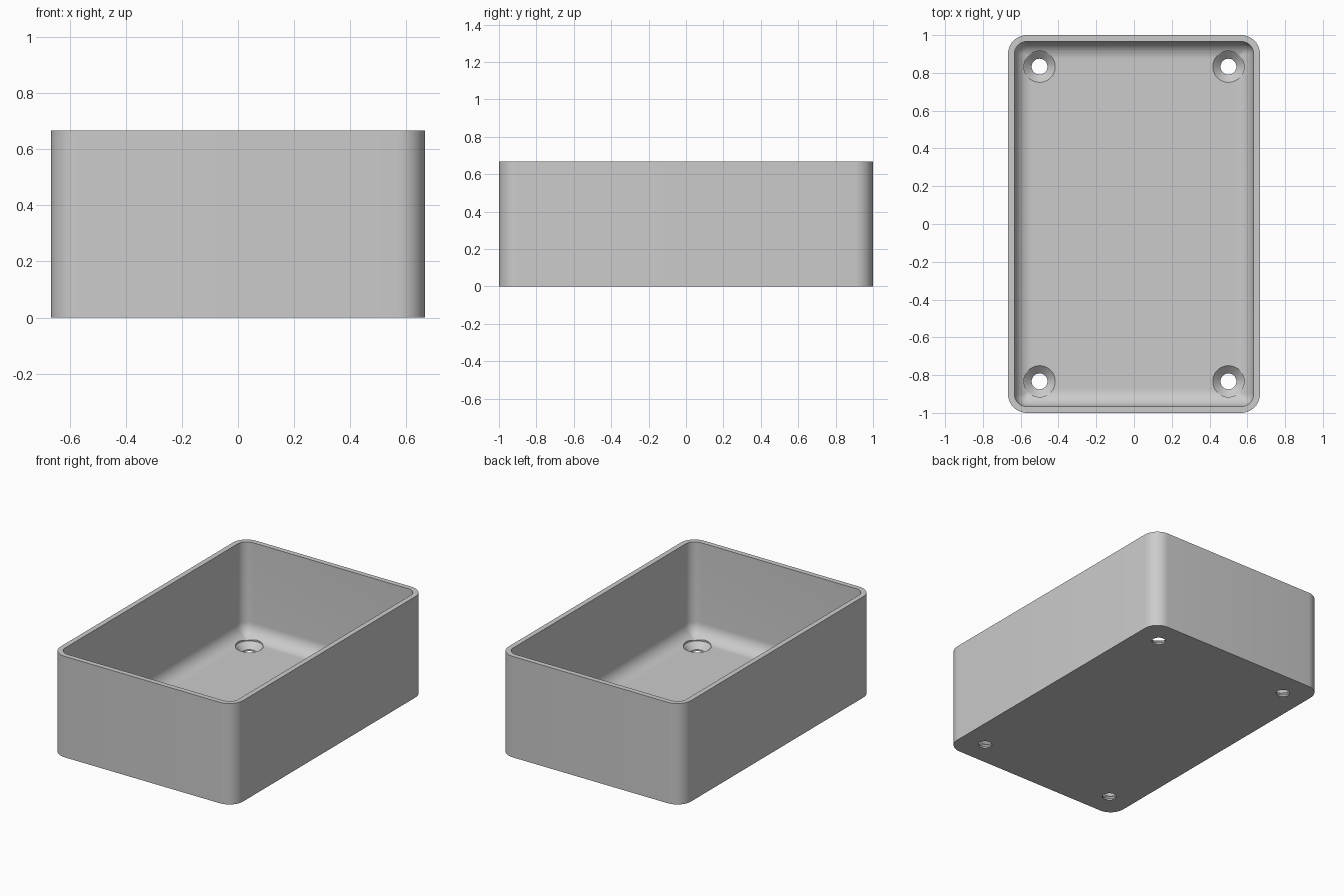
import bpy, bmesh, math

cube = bpy.data.objects.get("Cube")
if cube:
    bpy.data.objects.remove(cube, do_unlink=True)

HALF_X, HALF_Y, HEIGHT = 0.667, 1.0, 0.667
WALL, FLOOR, CORNER, FILLET = 0.034, 0.05, 0.1, 0.09
ARC = 10

grey = bpy.data.materials.new("plain grey")
grey.use_nodes = True
colour = (0.6, 0.6, 0.6, 1)
grey.diffuse_color = colour
grey.node_tree.nodes["Principled BSDF"].inputs["Base Color"].default_value = colour


def rounded_ring(bm, inset, z):
    """Rounded rectangle of vertices, inset from the outer wall."""
    r = max(CORNER - inset, 0.006)
    cx, cy = HALF_X - inset - r, HALF_Y - inset - r
    ring = []
    for quarter, (sx, sy) in enumerate([(1, 1), (-1, 1), (-1, -1), (1, -1)]):
        for i in range(ARC + 1):
            a = math.pi / 2 * (quarter + i / ARC)
            ring.append(bm.verts.new((sx * cx + r * math.cos(a), sy * cy + r * math.sin(a), z)))
    return ring


def round_ring(bm, r, z, x, y, n=48):
    """Circle of vertices."""
    return [bm.verts.new((x + r * math.cos(2 * math.pi * i / n),
                          y + r * math.sin(2 * math.pi * i / n), z)) for i in range(n)]


def skin(bm, rings):
    """Bridge successive rings and cap both ends."""
    for a, b in zip(rings, rings[1:]):
        n = len(a)
        for i in range(n):
            j = (i + 1) % n
            bm.faces.new((a[i], a[j], b[j], b[i]))
    bm.faces.new(rings[0][::-1])
    bm.faces.new(rings[-1])
    bmesh.ops.recalc_face_normals(bm, faces=bm.faces)


def finish(bm, name):
    mesh = bpy.data.meshes.new(name)
    bm.to_mesh(mesh)
    bm.free()
    mesh.materials.append(grey)
    obj = bpy.data.objects.new(name, mesh)
    bpy.context.collection.objects.link(obj)
    return obj


# Open box: outer wall, rim, inner wall, rounded inner floor edge
bm = bmesh.new()
profile = [(0, 0), (0, HEIGHT), (WALL, HEIGHT)]
for i in range(ARC + 1):
    a = math.pi / 2 * i / ARC
    profile.append((WALL + FILLET * (1 - math.cos(a)), FLOOR + FILLET * (1 - math.sin(a))))
skin(bm, [rounded_ring(bm, inset, z) for inset, z in profile])
box = finish(bm, "open_box")

# Countersunk screw holes near the four corners
bm = bmesh.new()
hole_profile = [(0.042, -0.05), (0.042, 0.01), (0.083, 0.048), (0.083, 0.25)]
for sx in (-1, 1):
    for sy in (-1, 1):
        skin(bm, [round_ring(bm, r, z, sx * 0.5, sy * 0.833) for r, z in hole_profile])
cutter = finish(bm, "screw_hole_cutter")
cutter.hide_render = True

cut = box.modifiers.new("screw holes", "BOOLEAN")
cut.operation = "DIFFERENCE"
cut.solver = "EXACT"
cut.object = cutter
bpy.ops.object.select_all(action="DESELECT")
bpy.context.view_layer.objects.active = box
box.select_set(True)
bpy.ops.object.modifier_apply(modifier=cut.name)
bpy.data.objects.remove(cutter, do_unlink=True)
bpy.ops.object.shade_smooth_by_angle(angle=math.radians(30))
